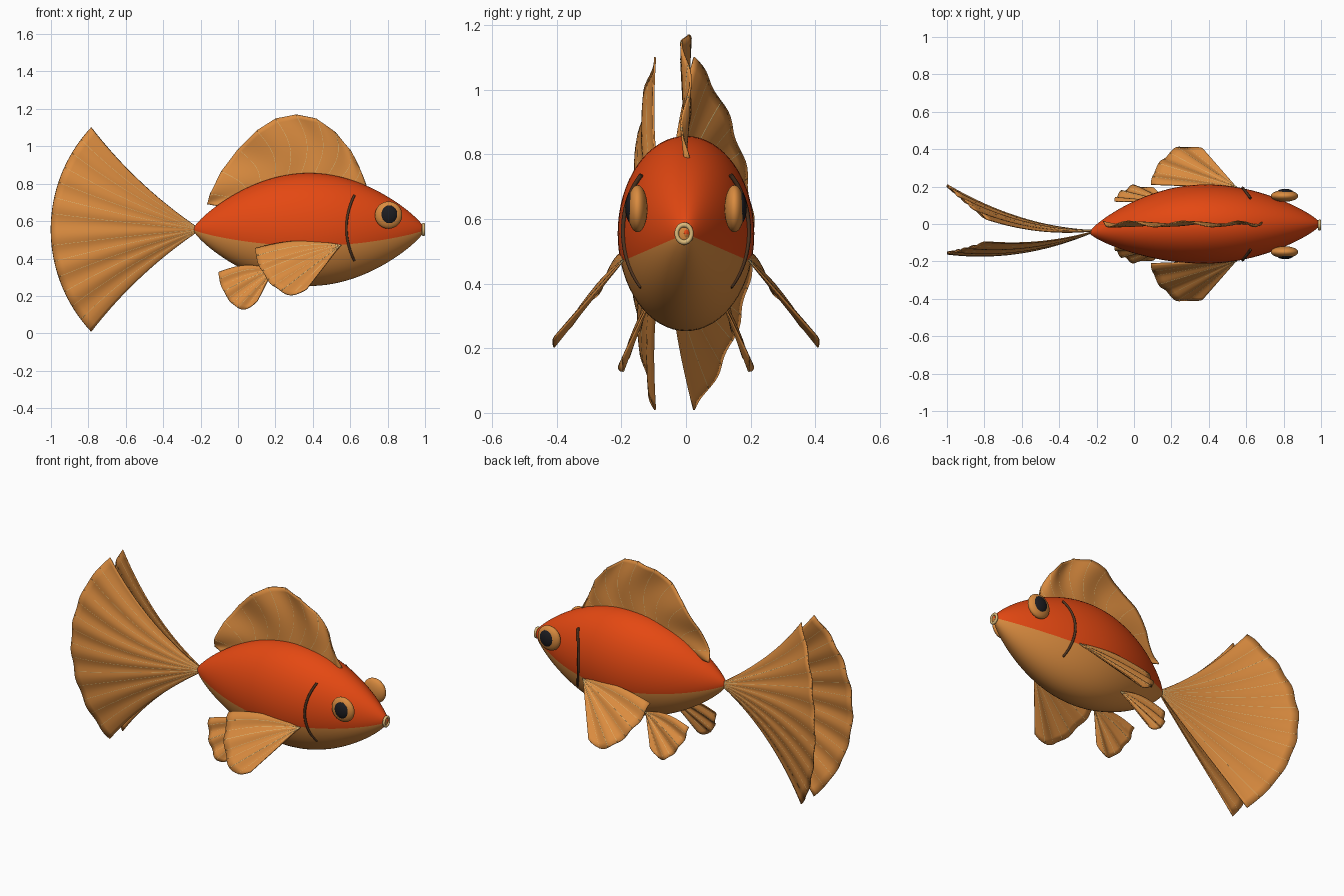
import bpy, bmesh, math
from mathutils import Vector

if "Cube" in bpy.data.objects:
    bpy.data.objects.remove(bpy.data.objects["Cube"])


def material(name, rgb):
    m = bpy.data.materials.new(name)
    m.diffuse_color = (*rgb, 1)
    m.use_nodes = True
    m.node_tree.nodes["Principled BSDF"].inputs["Base Color"].default_value = m.diffuse_color
    return m


RED = material("orange red", (0.78, 0.065, 0.006))
TAN = material("golden tan", (0.70, 0.26, 0.05))
CREAM = material("cream", (0.72, 0.5, 0.2))
BLACK = material("pupil black", (0.012, 0.012, 0.015))
BROWN = material("gill brown", (0.08, 0.035, 0.015))
ZC = 0.555  # height of the body axis


def add_mesh(name, bm, mats):
    bmesh.ops.recalc_face_normals(bm, faces=bm.faces)
    for f in bm.faces:
        f.smooth = True
    me = bpy.data.meshes.new(name)
    bm.to_mesh(me)
    bm.free()
    for m in mats:
        me.materials.append(m)
    ob = bpy.data.objects.new(name, me)
    bpy.context.collection.objects.link(ob)
    return ob


def tubes(name, paths, radius, mat):
    cu = bpy.data.curves.new(name, 'CURVE')
    cu.dimensions = '3D'
    cu.bevel_depth, cu.bevel_resolution, cu.use_fill_caps = radius, 1, True
    for path in paths:
        sp = cu.splines.new('POLY')
        sp.points.add(len(path) - 1)
        for p, co in zip(sp.points, path):
            p.co = (*co, 1)
        sp.use_smooth = True
    cu.materials.append(mat)
    ob = bpy.data.objects.new(name, cu)
    bpy.context.collection.objects.link(ob)


def fin(name, f, nu, nv, rays):
    """Thin sheet f(u, v) with raised rays running along v."""
    bm = bmesh.new()
    g = [[bm.verts.new(f(i / nu, j / nv)) for j in range(nv + 1)] for i in range(nu + 1)]
    for i in range(nu):
        for j in range(nv):
            bm.faces.new((g[i][j], g[i + 1][j], g[i + 1][j + 1], g[i][j + 1]))
    bmesh.ops.remove_doubles(bm, verts=bm.verts, dist=1e-5)
    ob = add_mesh(name, bm, [TAN])
    mod = ob.modifiers.new("thickness", 'SOLIDIFY')
    mod.thickness, mod.offset = 0.006, 0
    tubes(name + "_rays", [[f(k / rays, j / nv) for j in range(nv + 1)] for k in range(1, rays)],
          0.0035, CREAM)


# Body shape: half height, half width and sideways bend along x
def half_height(x):
    u = min(max((x + 0.24) / 1.24, 0.0), 1.0)
    return 0.302 * max(math.sin(math.pi * u), 0.0) ** 0.75


def half_width(x):
    return 0.7 * half_height(x)


def bend(x):
    return -0.045 * (max(0.4 - x, 0) / 0.64) ** 2


# Body, red above and tan below the line 17 degrees under the axis
SEG, RINGS = 64, 60
bm = bmesh.new()
rings = []
for i in range(RINGS + 1):
    x = 0.38 - 0.619 * math.cos(math.pi * i / RINGS)
    h, w = half_height(x), half_width(x)
    rings.append([bm.verts.new((x, bend(x) + w * math.cos(2 * math.pi * k / SEG),
                                ZC + h * math.sin(2 * math.pi * k / SEG))) for k in range(SEG)])
for a, b in zip(rings, rings[1:]):
    for k in range(SEG):
        n = (k + 1) % SEG
        face = bm.faces.new((a[k], a[n], b[n], b[k]))
        face.material_index = int(SEG // 2 + 3 <= k < SEG - 3)
bm.faces.new(rings[0])
bm.faces.new(rings[-1])
add_mesh("body", bm, [RED, TAN])


def ball(name, loc, scale, mat):
    bm = bmesh.new()
    bmesh.ops.create_uvsphere(bm, u_segments=32, v_segments=18, radius=1)
    for v in bm.verts:
        v.co = [l + s * c for l, s, c in zip(loc, scale, v.co)]
    add_mesh(name, bm, [mat])


# Mouth ring and its inside
bpy.ops.mesh.primitive_torus_add(major_segments=32, minor_segments=12, major_radius=0.027,
                                 minor_radius=0.008, location=(0.992, -0.006, ZC),
                                 rotation=(0, math.pi / 2, 0))
mouth = bpy.context.object
mouth.name = "mouth_ring"
mouth.scale.y = 0.85
mouth.data.materials.append(CREAM)
bpy.ops.object.shade_smooth()
ball("mouth_inside", (0.988, -0.006, ZC), (0.008, 0.022, 0.026), TAN)

# Eyes and gill lines on both sides
for s, side in ((-1, "right"), (1, "left")):
    ball(side + "_eye", (0.805, s * 0.15, 0.632), (0.073, 0.031, 0.073), TAN)
    ball(side + "_pupil", (0.808, s * 0.167, 0.635), (0.046, 0.021, 0.050), BLACK)
    path = []
    for k in range(25):
        t = k / 12 - 1
        x, dz = 0.58 + 0.042 * t * t, 0.174 * t
        y = half_width(x) * math.sqrt(1 - (dz / half_height(x)) ** 2)
        path.append((x, s * (y + 0.003), ZC + 0.008 + dz))
    tubes(side + "_gill_line", [path], 0.007, BROWN)

# Dorsal fin
OUTLINE = [(-0.165, 0.69), (-0.15, 0.745), (-0.09, 0.865), (0, 0.985), (0.1, 1.085), (0.2, 1.148),
           (0.31, 1.17), (0.42, 1.148), (0.52, 1.075), (0.6, 0.98), (0.65, 0.885), (0.685, 0.79)]


def dorsal(u, v):
    q = u * (len(OUTLINE) - 1)
    i = min(int(q), len(OUTLINE) - 2)
    top = Vector(OUTLINE[i]).lerp(Vector(OUTLINE[i + 1]), q - i)
    bx = -0.09 + 0.77 * u
    base = Vector((bx, ZC + half_height(bx) - 0.02))
    p = base.lerp(top, v)
    bulge = 0.05 * math.sin(math.pi * v) * math.sin(math.pi * u)  # rays sweep backward
    y = bend(p.x) * (1 - v) * 0.5 + 0.015 * v * math.sin(u * 24 + 2 * v)
    return (p.x + bulge, y, p.y)


fin("dorsal_fin", dorsal, 66, 14, 11)


# Tail: two fans that spread apart and swing sideways
def tail(s):
    def f(u, v):
        a = 2 * u - 1
        ang = math.radians(43) * a * (0.78 + 0.22 * v)
        x = -0.2 - 0.8 * v * math.cos(ang)
        t = (-0.2 - x) / 0.8
        swing = -0.035 - 0.165 * t + 0.225 * t * t
        spread = 0.18 * v - 0.12 * v * a * a
        return (x, swing + s * spread + 0.006 * v * math.sin(a * 22), ZC + 0.8 * v * math.sin(ang))
    return f


for s, side in ((-1, "right"), (1, "left")):
    fin(side + "_tail_fin", tail(s), 64, 20, 14)


# Paired fins: fans swept back from a root, hanging down and outward
def paired(s, root, out, down, length, angle, tip_cut):
    normal = Vector((0, -down, out))

    def f(u, v):
        ang = math.radians(3 + angle * u)
        r = length * v * (1 - tip_cut * (max(0, u - 0.72) / 0.28) ** 2)
        d = r * math.sin(ang)
        p = Vector(root) + Vector((-r * math.cos(ang), d * out, d * down))
        p.z += 0.03 * math.sin(math.pi * v) * (1 - u) ** 2
        p += normal * 0.009 * v * math.sin(u * 20)
        return (p.x, s * p.y, p.z)
    return f


for s, side in ((-1, "right"), (1, "left")):
    fin(side + "_pectoral_fin", paired(s, (0.55, 0.195, 0.472), 0.64, -0.76, 0.46, 57, 0.2), 36, 12, 8)
    fin(side + "_pelvic_fin", paired(s, (0.19, 0.115, 0.34), 0.39, -0.92, 0.295, 62, 0.32), 36, 12, 8)
